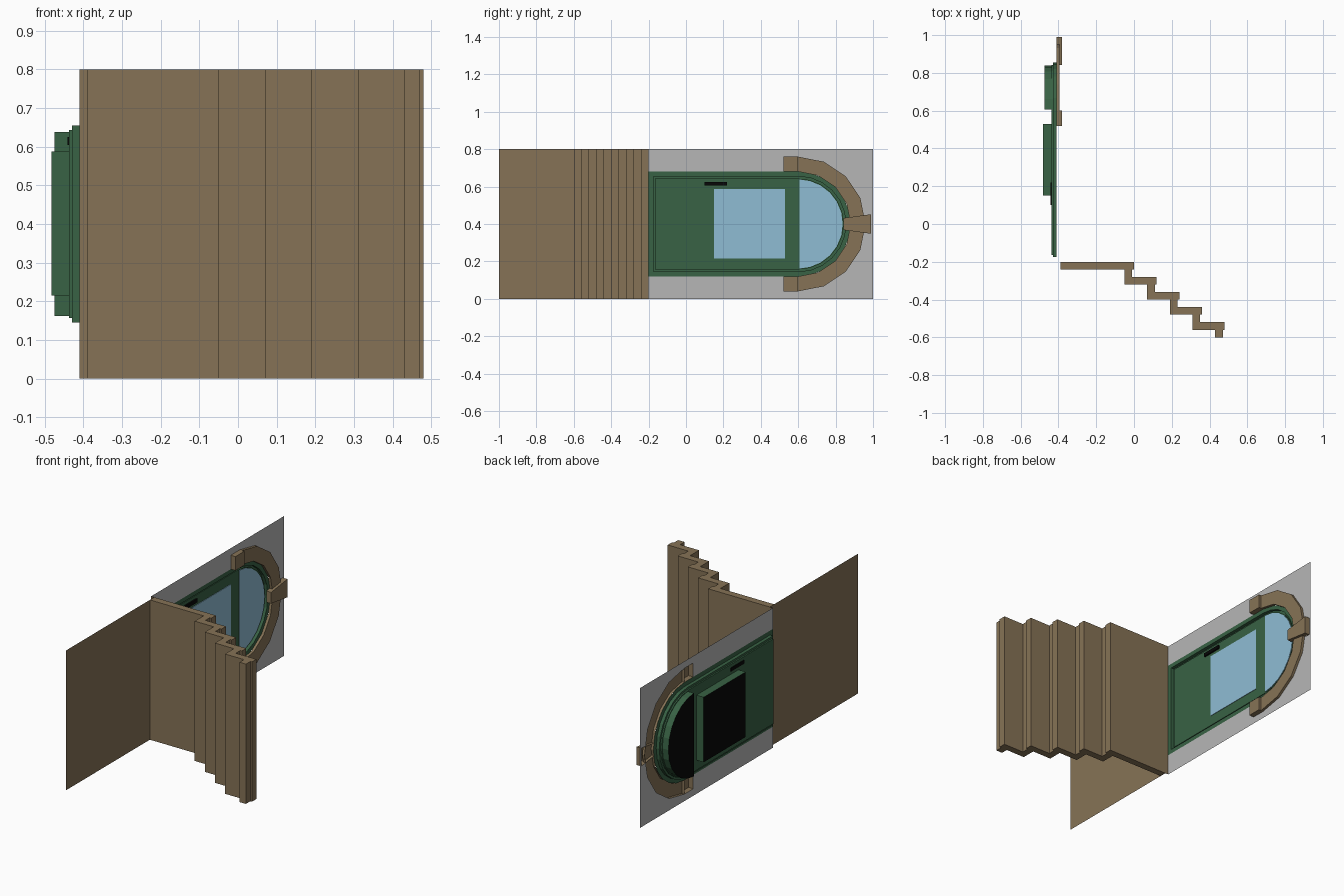
import bpy, bmesh
from math import sin, cos, pi

cube = bpy.data.objects.get("Cube")
if cube:
    bpy.data.objects.remove(cube, do_unlink=True)


def material(name, r, g, b):
    m = bpy.data.materials.new(name)
    m.use_nodes = True
    m.diffuse_color = (r, g, b, 1)
    m.node_tree.nodes["Principled BSDF"].inputs["Base Color"].default_value = (r, g, b, 1)
    return m


BROWN = material("brown stone", 0.239, 0.171, 0.093)
GREEN = material("green paint", 0.040, 0.122, 0.058)
BLUE = material("blue glass", 0.275, 0.503, 0.658)
GREY = material("grey wall", 0.468, 0.468, 0.468)
BLACK = material("black", 0.002, 0.002, 0.002)

WALL = -0.41      # x of the wall plane
MID = 0.4         # z of the door's centre line
SPRING = 0.6      # y where the arch begins


def finish(name, bm, mats, closed=True):
    if closed:
        bmesh.ops.recalc_face_normals(bm, faces=bm.faces)
    mesh = bpy.data.meshes.new(name)
    bm.to_mesh(mesh)
    bm.free()
    for m in mats:
        mesh.materials.append(m)
    ob = bpy.data.objects.new(name, mesh)
    bpy.context.collection.objects.link(ob)
    return ob


def prism(name, outline, a, b, mat, axis="x", low_cap=True, high_cap=True, low_mat=None):
    """Extrude an outline (y, z along x, or x, y along z) from a to b."""
    bm = bmesh.new()

    def row(t):
        return [bm.verts.new((t, u, v) if axis == "x" else (u, v, t)) for u, v in outline]

    low, high = row(a), row(b)
    n = len(outline)
    for i in range(n):
        j = (i + 1) % n
        bm.faces.new((low[i], low[j], high[j], high[i]))
    if low_cap:
        bm.faces.new(low[::-1]).material_index = 1 if low_mat else 0
    if high_cap:
        bm.faces.new(high)
    return finish(name, bm, [mat] + ([low_mat] if low_mat else []))


def sheet(name, faces, x, mat):
    """Flat faces facing +x, each a list of (y, z)."""
    bm = bmesh.new()
    for f in faces:
        bm.faces.new([bm.verts.new((x, y, z)) for y, z in f])
    bmesh.ops.remove_doubles(bm, verts=bm.verts, dist=0.0001)
    return finish(name, bm, [mat], closed=False)


def rect(y0, y1, z0, z1):
    return [(y0, z0), (y1, z0), (y1, z1), (y0, z1)]


def arc(r, n):
    return [(SPRING + r * cos(t), MID + r * sin(t))
            for t in (-pi / 2 + pi * i / n for i in range(n + 1))]


def arch(r, y0, n=12):
    return [(y0, MID - r)] + arc(r, n) + [(y0, MID + r)]


# Stairs: one stepped profile with a small nosing on each tread
upper, lower = [(-0.39, -0.2)], [(-0.39, -0.24)]
for i in range(5):
    x, y = 0.12 * i, -0.2 - 0.08 * i
    upper += [(x, y), (x, y - 0.04), (x - 0.01, y - 0.04), (x - 0.01, y - 0.08)]
    lower += [(x - 0.05, y - 0.04), (x - 0.05, max(y - 0.12, -0.6))]
prism("stairs", upper + lower[::-1], 0, 0.8, BROWN, axis="z")

# Base wall below the door and the ledge that joins it to the upper wall
sheet("base_wall", [rect(-1, -0.2, 0, 0.8)], -0.39, BROWN)
bm = bmesh.new()
bm.faces.new([bm.verts.new(c) for c in
              ((WALL, -0.2, 0), (-0.39, -0.2, 0), (-0.39, -0.2, 0.8), (WALL, -0.2, 0.8))])
finish("ledge", bm, [BROWN], closed=False)

# Upper wall with an opening that follows the stone surround
R = 0.36
half = [(-0.2, 0.68), (0.52, 0.68), (0.52, MID + R)] + arc(R, 8)[:4:-1] + [(0.95, 0.447), (0.99, 0.452)]
mirrored = [(y, 2 * MID - z) for y, z in half[::-1]]
sheet("wall", [[(-0.2, 0), (1, 0), (1, 0.8), (-0.2, 0.8)] + half + mirrored], WALL, GREY)

# Stone surround, hollow at the back
prism("arch_surround", arc(R, 8) + arc(0.28, 8)[::-1], WALL, -0.395, BROWN, low_cap=False)
for side, z in (("lower", MID - R), ("upper", 0.68)):
    prism(side + "_arch_block", rect(0.52, SPRING, z, z + 0.08), WALL, -0.38, BROWN, low_cap=False)
prism("keystone", [(0.842, 0.368), (0.99, 0.348), (0.99, 0.452), (0.842, 0.432)],
      WALL, -0.38, BROWN, low_cap=False)

# Door frame: flat trim and a shallow pocket
outer, inner = arch(0.28, -0.2), arch(0.255, -0.175)
n = len(outer)
sheet("door_trim", [[outer[i], outer[(i + 1) % n], inner[(i + 1) % n], inner[i]] for i in range(n)],
      WALL, GREEN)
prism("door_frame", inner, -0.429, WALL, GREEN, high_cap=False)

# Door leaf with its two windows
prism("door", arch(0.243, -0.165), -0.437, -0.42, GREEN)
pane = rect(0.15, 0.53, 0.215, 0.587)
fan = arc(0.238, 12)
fan = [(max(y, 0.607), z) for y, z in fan]
for name, shape, back in (("window", pane, -0.483), ("fan_window", fan, -0.475)):
    prism(name + "_box", shape, back, -0.437, GREEN, high_cap=False, low_mat=BLACK)
    prism(name + "_glass", shape, -0.421, -0.417, BLUE)

# Handles on both faces
grip = rect(0.1, 0.22, 0.605, 0.625)
prism("front_handle", grip, -0.42, -0.411, BLACK)
prism("back_handle", grip, -0.441, -0.437, BLACK)
